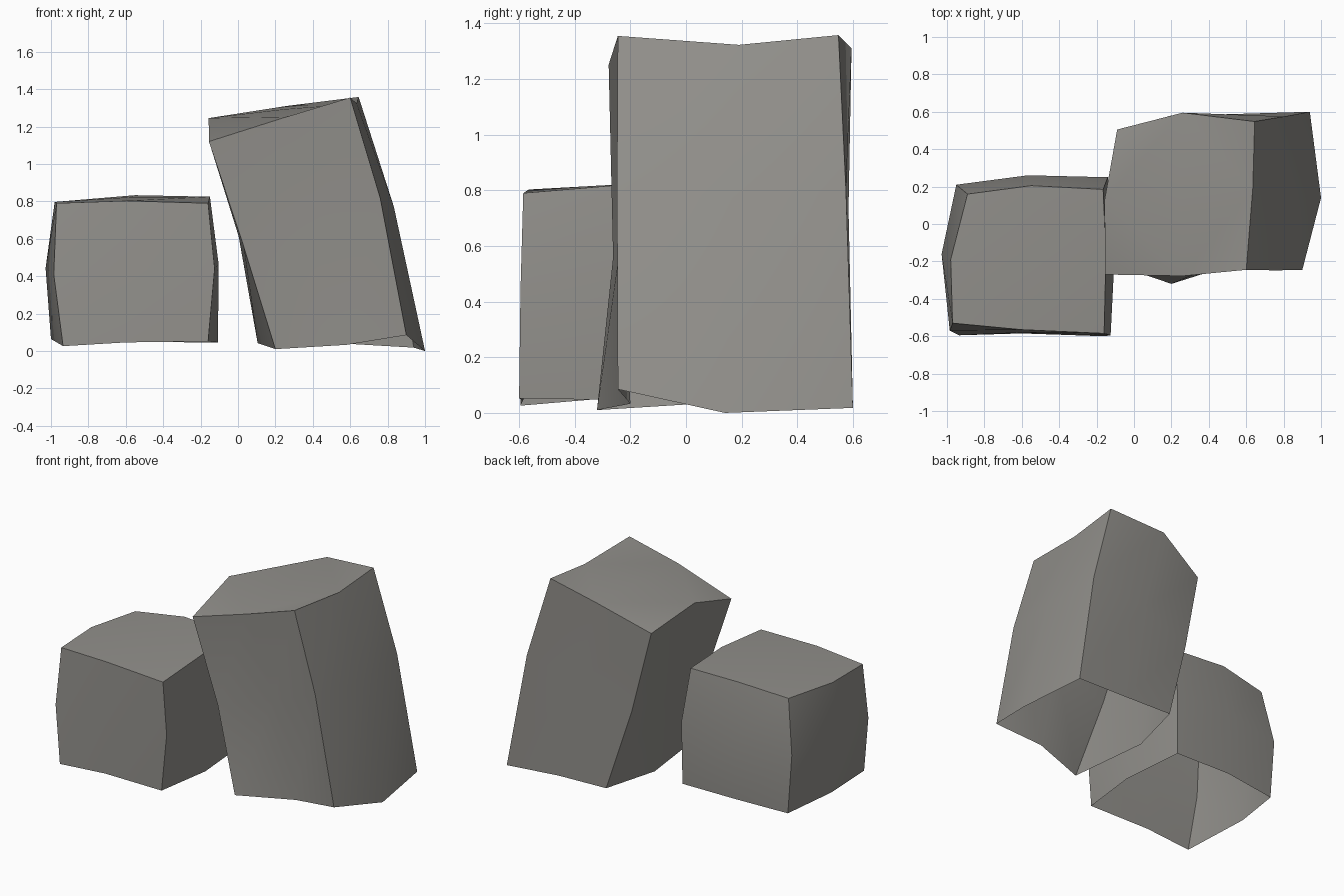
import bpy, bmesh, math
from mathutils import Vector

if "Cube" in bpy.data.objects:
    bpy.data.objects.remove(bpy.data.objects["Cube"])

stone = bpy.data.materials.new("warm grey stone")
stone.diffuse_color = (0.285, 0.277, 0.258, 1)
stone.use_nodes = True
stone.node_tree.nodes["Principled BSDF"].inputs["Base Color"].default_value = stone.diffuse_color


def patch_centre(corners, mids, bulge):
    """Middle of a rough face: mean of its edge midpoints, pushed on by bulge."""
    c = sum(corners, Vector()) / 4
    m = sum(mids, Vector()) / 4
    return m + (m - c) * bulge


def block(name, bottom, waist, top, bulges):
    """Open-bottomed rough block. bottom/top: 8 points round the rim starting
    front-left, going front, right, back, left; waist: the 4 corner points;
    bulges: front, right, back, left, top."""
    bottom = [Vector(p) for p in bottom]
    top = [Vector(p) for p in top]
    waist = [Vector(p) for p in waist]
    middle = []
    for i in range(4):
        a, b = waist[i], waist[(i + 1) % 4]
        j, k = 2 * i, (2 * i + 2) % 8
        middle += [a, patch_centre([bottom[j], bottom[k], top[j], top[k]],
                                   [a, b, bottom[j + 1], top[j + 1]], bulges[i])]
    bm = bmesh.new()
    rings = [[bm.verts.new(p) for p in r] for r in (bottom, middle, top)]
    # side walls
    for lo, hi in zip(rings, rings[1:]):
        for i in range(8):
            k = (i + 1) % 8
            bm.faces.new((lo[i], lo[k], hi[k], hi[i]))
    # top, four quads meeting at the centre
    rim = rings[-1]
    centre = bm.verts.new(patch_centre(top[::2], top[1::2], bulges[4]))
    for i in (0, 2, 4, 6):
        bm.faces.new((rim[i - 1], rim[i], rim[i + 1], centre))
    me = bpy.data.meshes.new(name)
    bm.to_mesh(me)
    bm.free()
    me.materials.append(stone)
    ob = bpy.data.objects.new(name, me)
    bpy.context.collection.objects.link(ob)
    bpy.ops.object.select_all(action='DESELECT')
    ob.select_set(True)
    bpy.context.view_layer.objects.active = ob
    bpy.ops.object.shade_smooth_by_angle(angle=math.radians(45))


# low block on the left
block("small_stone",
      [(-.935, -.595, .026), (-.6, -.585, .046), (-.16, -.6, .052), (-.107, -.2, .046),
       (-.145, .245, .045), (-.55, .25, .05), (-.92, .21, .036), (-1, -.15, .064)],
      [(-.985, -.57, .41), (-.125, -.595, .44), (-.14, .25, .47), (-.95, .21, .44)],
      [(-.97, -.53, .79), (-.6, -.565, .803), (-.16, -.585, .79), (-.15, -.17, .825),
       (-.165, .185, .82), (-.55, .205, .833), (-.89, .16, .797), (-.98, -.19, .797)],
      (1, 1, 1.1, 1, .5))

# tall leaning block on the right
block("tall_stone",
      [(.2, -.32, .01), (.58, -.2, .033), (.9, -.245, .085), (1, .14, 0),
       (.94, .6, .018), (.565, .58, .04), (.2, .58, .05), (.105, .19, .042)],
      [(.03, -.262, .56), (.76, -.248, .82), (.805, .575, .8), (.035, .535, .61)],
      [(-.155, -.27, 1.12), (.26, -.278, 1.252), (.6, -.245, 1.355), (.635, .19, 1.323),
       (.645, .548, 1.358), (.26, .595, 1.31), (-.09, .505, 1.16), (-.157, .13, 1.245)],
      (1, 1.15, 1, 0, .3))
